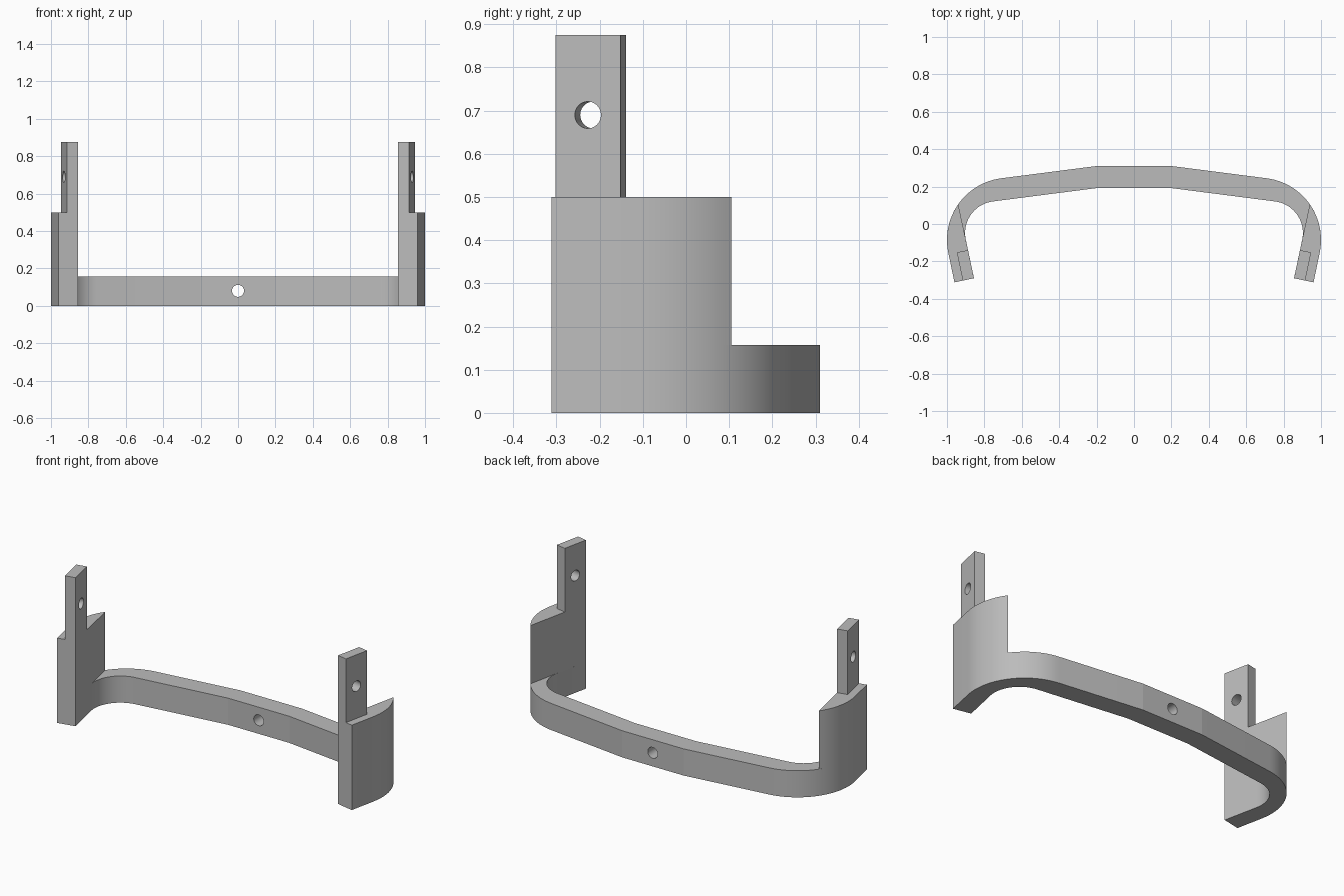
import bpy, bmesh, math
from mathutils import Vector, Matrix

cube = bpy.data.objects.get("Cube")
if cube:
    bpy.data.objects.remove(cube, do_unlink=True)

grey = bpy.data.materials.new("plain grey")
grey.use_nodes = True
grey.diffuse_color = (0.5, 0.5, 0.5, 1)
grey.node_tree.nodes["Principled BSDF"].inputs["Base Color"].default_value = grey.diffuse_color

# Shared dimensions: legs lean inward, the bar slopes away from its middle
LEAN = math.radians(12)
SLOPE = math.radians(82.7)
BAR_TOP, BLOCK_TOP, POST_TOP = 0.157, 0.5, 0.875
OUT_C, OUT_R = Vector((0.668, -0.085)), 0.332
IN_C, IN_R = Vector((0.733, -0.048)), 0.17
FRONT_OUT, FRONT_IN = Vector((0.96, -0.312)), Vector((0.8555, -0.29))
ALONG = Vector((math.sin(LEAN), math.cos(LEAN)))
ACROSS = Vector((math.cos(LEAN), -math.sin(LEAN)))


def arc(centre, radius, start, end, steps=24):
    angles = [start + (end - start) * i / steps for i in range(steps + 1)]
    return [centre + radius * Vector((math.cos(a), math.sin(a))) for a in angles]


def mirrored(points):
    return [Vector((-p.x, p.y)) for p in reversed(points)]


def link(name, bm):
    mesh = bpy.data.meshes.new(name)
    bmesh.ops.recalc_face_normals(bm, faces=bm.faces)
    bm.to_mesh(mesh)
    bm.free()
    mesh.materials.append(grey)
    obj = bpy.data.objects.new(name, mesh)
    bpy.context.collection.objects.link(obj)
    return obj


def prism(name, outline, low, high):
    bm = bmesh.new()
    face = bm.faces.new([bm.verts.new((p.x, p.y, low)) for p in outline])
    top = bmesh.ops.extrude_face_region(bm, geom=[face])["geom"]
    verts = [v for v in top if isinstance(v, bmesh.types.BMVert)]
    bmesh.ops.translate(bm, verts=verts, vec=(0, 0, high - low))
    return link(name, bm)


def drill(obj, centre, axis, radius):
    bm = bmesh.new()
    turn = Vector((0, 0, 1)).rotation_difference(axis).to_matrix().to_4x4()
    bmesh.ops.create_cone(bm, cap_ends=True, segments=64, radius1=radius, radius2=radius,
                          depth=0.4, matrix=Matrix.Translation(centre) @ turn)
    cutter = link("hole_cutter", bm)
    cutter.hide_render = True
    mod = obj.modifiers.new("hole", "BOOLEAN")
    mod.operation, mod.solver, mod.object = "DIFFERENCE", "EXACT", cutter
    bpy.context.view_layer.update()
    result = bpy.data.meshes.new_from_object(obj.evaluated_get(bpy.context.evaluated_depsgraph_get()))
    obj.modifiers.clear()
    obj.data = result
    bpy.data.objects.remove(cutter, do_unlink=True)


def smooth(obj):
    obj.data.polygons.foreach_set("use_smooth", [True] * len(obj.data.polygons))
    obj.data.set_sharp_from_angle(angle=math.radians(6))


# Curved bar running round the back, with a hole in the middle
half = ([Vector((0.2, 0.31))] + arc(OUT_C, OUT_R, SLOPE, -LEAN) + [FRONT_OUT, FRONT_IN]
        + arc(IN_C, IN_R, -LEAN, SLOPE) + [Vector((0.2, 0.192))])
bar = prism("curved_bar", half + mirrored(half), 0, BAR_TOP)
drill(bar, Vector((0, 0.25, 0.08)), Vector((0, 1, 0)), 0.032)
smooth(bar)

# Side block: flat inner face carried back until it meets the rounded outside
meet = math.acos(ACROSS.dot(FRONT_IN - OUT_C) / OUT_R) - LEAN
block = arc(OUT_C, OUT_R, meet, -LEAN, 12) + [FRONT_OUT, FRONT_IN]

# Upright post flush with the inner face
width, depth = 0.061, 0.154
post = [FRONT_IN, FRONT_IN + ACROSS * width,
        FRONT_IN + ACROSS * width + ALONG * depth, FRONT_IN + ALONG * depth]
middle = FRONT_IN + ACROSS * width / 2 + ALONG * depth / 2

for side, sign in (("left", 1), ("right", -1)):
    shape = (lambda pts: pts) if sign == 1 else mirrored
    smooth(prism("side_block_" + side, shape(block), BAR_TOP, BLOCK_TOP))
    upright = prism("post_" + side, shape(post), BLOCK_TOP, POST_TOP)
    drill(upright, Vector((sign * middle.x, middle.y, 0.69)),
          Vector((sign * ACROSS.x, ACROSS.y, 0)), 0.031)
    smooth(upright)
